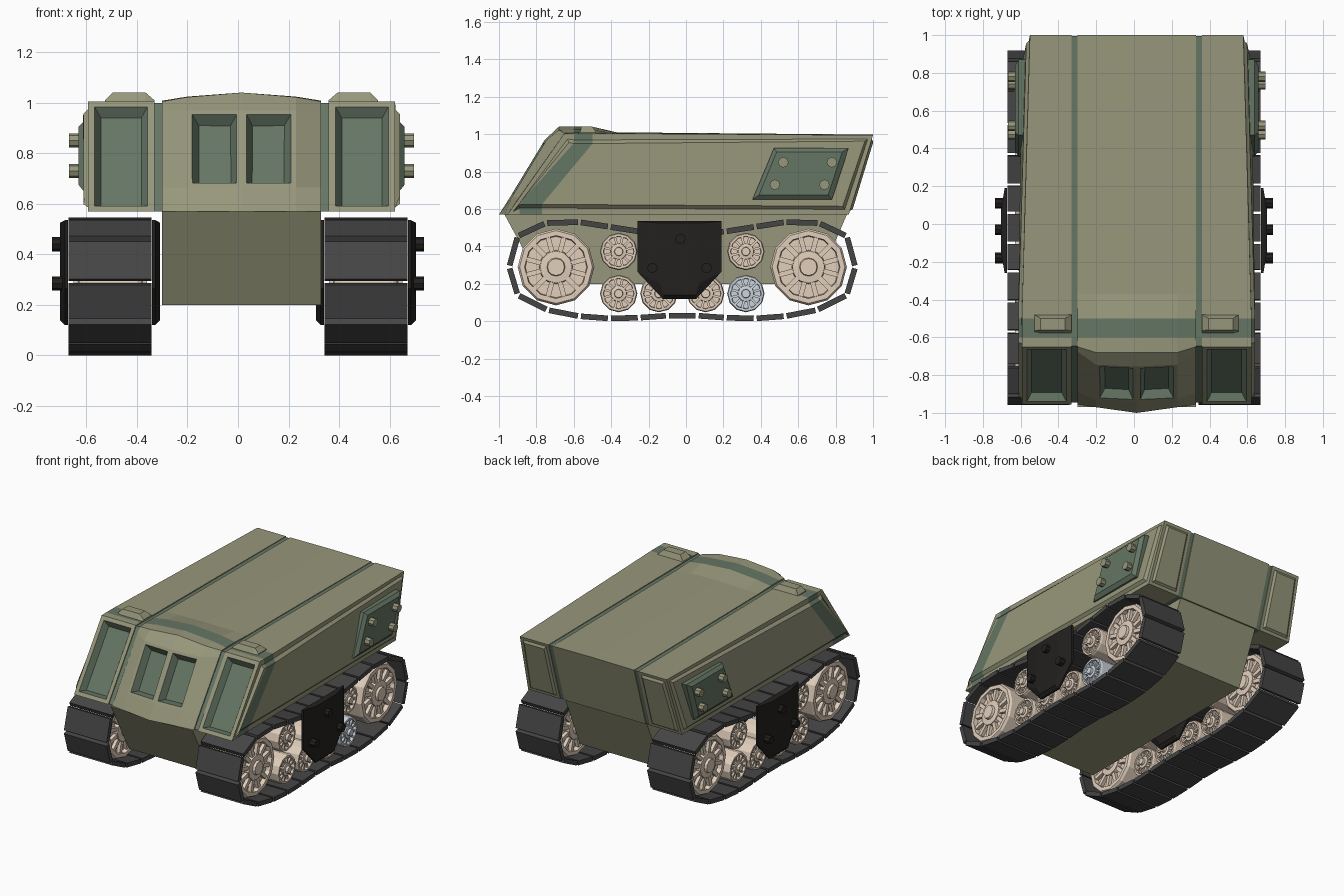
import bpy, bmesh, math
from mathutils import Matrix

if "Cube" in bpy.data.objects:
    bpy.data.objects.remove(bpy.data.objects["Cube"])

C = 0.014      # hull centre line
TY = -0.02     # running gear centre


def material(name, *rgb):
    m = bpy.data.materials.new(name)
    m.use_nodes = True
    m.diffuse_color = (*rgb, 1)
    m.node_tree.nodes["Principled BSDF"].inputs["Base Color"].default_value = (*rgb, 1)
    return m


OLIVE = material("olive", 0.31, 0.31, 0.2)
GREEN = material("dark_green", 0.13, 0.18, 0.13)
RUBBER = material("track_grey", 0.06, 0.06, 0.062)
BLACK = material("guard_black", 0.016, 0.015, 0.014)
CREAM = material("wheel_cream", 0.75, 0.62, 0.5)
PALE = material("wheel_pale", 0.6, 0.66, 0.72)


def loft(bm, cols, cap=True):
    """Bridge closed y-z outlines placed at given x; returns faces[column][edge]."""
    rows = [[bm.verts.new((x, y, z)) for y, z in pts] for x, pts in cols]
    n = len(rows[0])
    grid = [[bm.faces.new((a[j], a[(j + 1) % n], b[(j + 1) % n], b[j])) for j in range(n)]
            for a, b in zip(rows, rows[1:])]
    if cap:
        bm.faces.new(rows[0])
        bm.faces.new(rows[-1])
    return grid, rows


def prism(bm, pts, x0, x1):
    return loft(bm, [(x0, pts), (x1, pts)])


def cylinder(bm, x0, x1, y, z, r, sides=8):
    prism(bm, [(y + r * math.cos(math.tau * i / sides), z + r * math.sin(math.tau * i / sides))
               for i in range(sides)], x0, x1)


def panel(bm, faces, margin, bevel, depth, colour=None):
    """Inset a border, then raise or sink the middle."""
    bmesh.ops.inset_region(bm, faces=faces, thickness=margin)
    before = set(bm.faces)
    bmesh.ops.inset_region(bm, faces=faces, thickness=bevel, depth=depth)
    if colour is not None:
        for f in list(set(bm.faces) - before) + faces:
            f.material_index = colour


def normals(bm):
    bmesh.ops.recalc_face_normals(bm, faces=bm.faces[:])
    bm.normal_update()


def finish(name, bm, *mats, fix=True):
    if fix:
        normals(bm)
    me = bpy.data.meshes.new(name)
    bm.to_mesh(me)
    bm.free()
    for m in mats:
        me.materials.append(m)
    ob = bpy.data.objects.new(name, me)
    bpy.context.collection.objects.link(ob)
    return ob


# Lower hull
bm = bmesh.new()
prism(bm, [(-0.97, 0.57), (-0.77, 0.2), (0.7, 0.2), (0.86, 0.57)], C - 0.314, C + 0.314)
finish("lower_hull", bm, OLIVE)

# Central upper hull with crowned roof and two sunken windows
edge = [(-0.955, 0.57), (-0.89, 0.665), (-0.675, 0.97), (-0.65, 1.005), (-0.6, 1.008),
        (-0.5, 1.008), (-0.37, 1.003), (1, 0.995), (0.87, 0.57)]
frame = [(-0.97, 0.57), (-0.93, 0.665), (-0.745, 0.97), (-0.68, 1.022), (-0.6, 1.024),
         (-0.5, 1.024), (-0.37, 1.006), (1, 0.996), (0.87, 0.57)]
ridge = [(-1, 0.57), (-0.94, 0.665), (-0.755, 0.97), (-0.68, 1.04), (-0.6, 1.04),
         (-0.5, 1.04), (-0.37, 1.01), (1, 0.998), (0.87, 0.57)]
bm = bmesh.new()
grid, _ = loft(bm, [(C - 0.314, edge), (C - 0.215, frame), (C, ridge),
                    (C + 0.215, frame), (C + 0.314, edge)])
normals(bm)
for col in grid:
    col[4].material_index = 1
for col in grid[1:3]:
    panel(bm, [col[1]], 0.028, 0.035, -0.045, 1)
finish("centre_hull", bm, OLIVE, GREEN, fix=False)

# Side hulls, seams, roof vents and side hatches
for s, side in ((1, "left"), (-1, "right")):
    def X(x):
        return C + s * x

    outline = [(-0.955, 0.57), (-0.65, 1.005), (-0.6, 1.005), (-0.5, 1.005),
               (1, 0.995), (0.87, 0.57), (-0.77, 0.57), (-0.89, 0.57)]
    bm = bmesh.new()
    grid, rows = loft(bm, [(X(0.345), outline), (X(0.608), outline)], cap=False)
    bm.faces.new(rows[0])
    out = rows[1]
    flank = [bm.faces.new([out[i] for i in ids])
             for ids in ((0, 1, 2, 7), (2, 3, 6, 7), (3, 4, 5, 6))]
    out[4].co.x, out[5].co.x = X(0.565), X(0.592)
    flank[1].material_index = grid[0][2].material_index = 1
    normals(bm)
    panel(bm, flank, 0.035, 0.02, 0.018)
    panel(bm, [grid[0][0]], 0.038, 0.035, -0.04, 1)
    panel(bm, [grid[0][4]], 0.03, 0.02, 0.012)
    finish(side + "_hull", bm, OLIVE, GREEN, fix=False)

    bm = bmesh.new()
    prism(bm, [(-0.945, 0.57), (-0.645, 0.999), (0.995, 0.991), (0.865, 0.57)], X(0.31), X(0.35))
    finish(side + "_seam", bm, GREEN)

    bm = bmesh.new()
    base = [(-0.58, 1), (-0.565, 1.01), (-0.48, 1.01), (-0.48, 1)]
    top = [(-0.58, 1), (-0.56, 1.04), (-0.5, 1.04), (-0.48, 1)]
    loft(bm, [(X(0.345), base), (X(0.38), top), (X(0.51), top), (X(0.54), base)])
    finish(side + "_roof_vent", bm, OLIVE)

    bm = bmesh.new()
    rim = [(0.355, 0.65), (0.47, 0.925), (0.87, 0.925), (0.78, 0.65)]
    face = [(0.39, 0.675), (0.485, 0.905), (0.835, 0.905), (0.76, 0.675)]
    loft(bm, [(X(0.57), rim), (X(0.625), rim), (X(0.645), face)])
    finish(side + "_hatch", bm, GREEN)
    bm = bmesh.new()
    for y, z in ((0.52, 0.85), (0.78, 0.85), (0.475, 0.73), (0.74, 0.73)):
        cylinder(bm, X(0.62), X(0.682), y, z, 0.028)
    finish(side + "_hatch_bolts", bm, OLIVE)

# Track path: rear half, mirrored to the front
half = [(0.08, 0.47), (0.23, 0.48), (0.39, 0.505), (0.55, 0.53), (0.73, 0.525), (0.88, 0.455),
        (0.925, 0.29), (0.88, 0.14), (0.72, 0.06), (0.55, 0.027), (0.39, 0.015), (0.23, 0.019), (0.08, 0.03)]
path = half + [(-y, z) for y, z in reversed(half)]
path = [(y + TY, z) for y, z in path]

# Wheel profile: radius as a fraction, distance from the wheel's mid plane
WHEEL = [(0.0, 0.145), (0.22, 0.145), (0.24, 0.128), (0.42, 0.125), (0.44, 0.095),
         (0.8, 0.095), (0.82, 0.125), (0.95, 0.125), (1.0, 0.11)]


def wheel(name, x, y, z, r, mat, sides=12):
    bm = bmesh.new()
    profile = WHEEL + [(a, -b) for a, b in reversed(WHEEL)]
    verts = [bm.verts.new((b, a * r, 0)) for a, b in profile]
    edges = [bm.edges.new(p) for p in zip(verts, verts[1:])]
    bmesh.ops.spin(bm, geom=verts + edges, axis=(1, 0, 0), cent=(0, 0, 0),
                   angle=math.tau, steps=sides)
    bmesh.ops.remove_doubles(bm, verts=bm.verts[:], dist=0.0005)
    # Spokes run through both faces
    for i in range(sides):
        spoke = Matrix.Rotation(math.tau * (i + 0.5) / sides, 4, "X") @ \
            Matrix.Translation((0, 0.62 * r, 0)) @ Matrix.Diagonal((0.236, 0.44 * r, 0.13 * r, 1))
        bmesh.ops.create_cube(bm, size=1, matrix=spoke)
    ob = finish(name, bm, mat)
    ob.location = (x, y, z)


GUARD = [(-0.26, 0.535), (0.19, 0.535), (0.19, 0.265), (0.055, 0.12), (-0.125, 0.12), (-0.26, 0.265)]
GUARD_MID = [(-0.14, 0.525), (0.07, 0.525), (0.07, 0.2), (0.05, 0.14), (-0.12, 0.14), (-0.14, 0.2)]

# Running gear on both sides
for s, side in ((1, "left"), (-1, "right")):
    bm = bmesh.new()
    for (y0, z0), (y1, z1) in zip(path, path[1:] + path[:1]):
        length = math.hypot(y1 - y0, z1 - z0)
        dy, dz = (y1 - y0) / length, (z1 - z0) / length
        link = []
        for t, h in ((0.008, -1), (length - 0.008, -1), (length - 0.008, 1), (0.008, 1)):
            link.append((y0 + dy * t - dz * h * 0.015, z0 + dz * t + dy * h * 0.015))
        prism(bm, link, s * 0.342, s * 0.67)
    finish(side + "_track", bm, RUBBER)

    for label, y, z, r in (("drive", 0.675, 0.29, 0.205), ("upper", 0.34, 0.373, 0.1),
                           ("lower", 0.34, 0.148, 0.1), ("inner", 0.125, 0.148, 0.1)):
        for k, end in ((1, "rear"), (-1, "front")):
            odd = side == "left" and label == "lower" and k == 1
            wheel(f"{side}_{end}_{label}_wheel", s * 0.505, TY + k * y, z, r, PALE if odd else CREAM)

    bm = bmesh.new()
    loft(bm, [(s * 0.672, GUARD), (s * 0.685, GUARD), (s * 0.705, GUARD_MID)])
    loft(bm, [(s * 0.34, GUARD), (s * 0.327, GUARD), (s * 0.308, GUARD_MID)])
    for y, z in ((-0.03, 0.44), (-0.18, 0.285), (0.11, 0.285)):
        cylinder(bm, s * 0.68, s * 0.735, y, z, 0.028)
    finish(side + "_guards", bm, BLACK)
